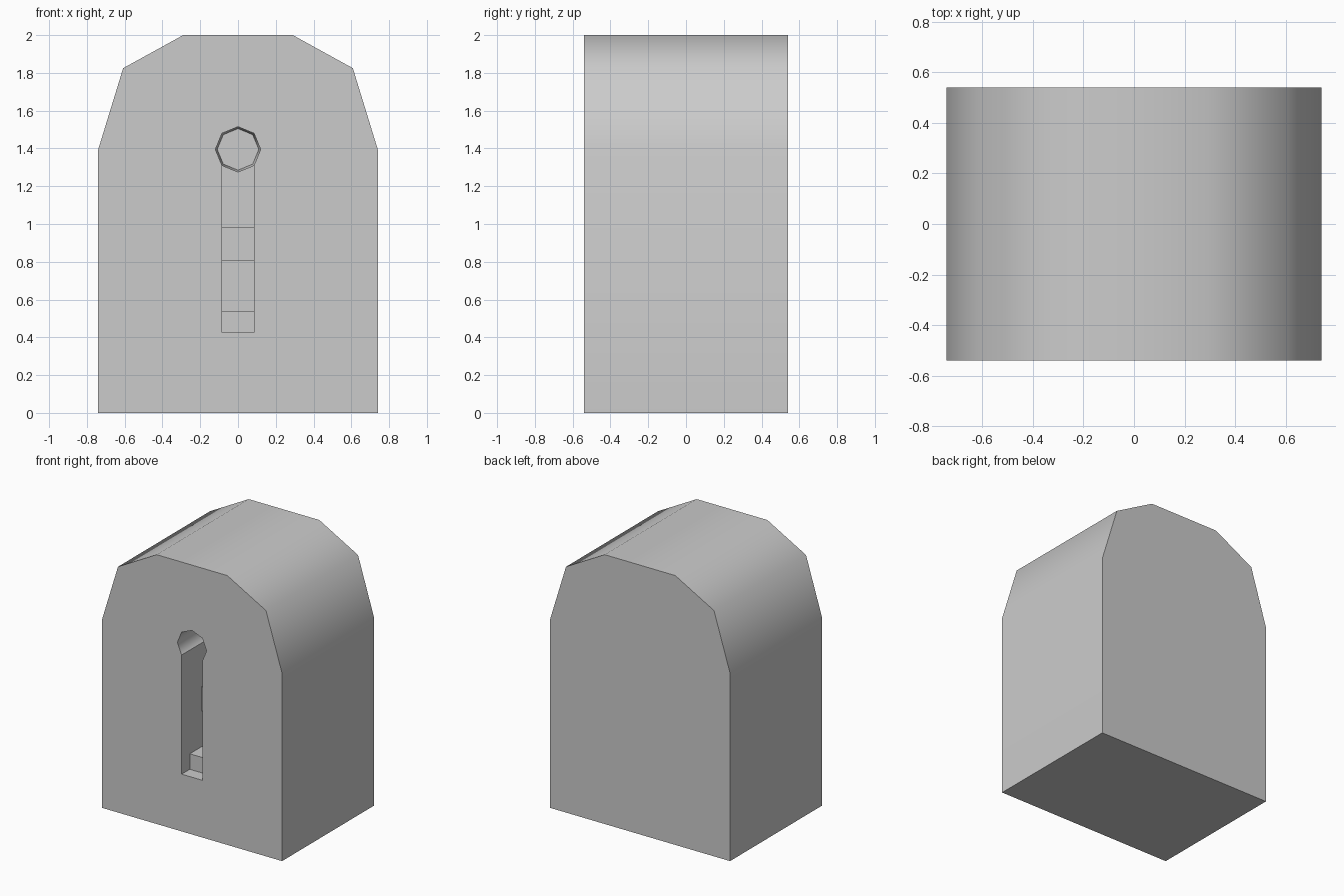
import bpy, bmesh
from math import radians, sin, cos, pi

if "Cube" in bpy.data.objects:
    bpy.data.objects.remove(bpy.data.objects["Cube"])


def make_object(name, bm):
    bmesh.ops.recalc_face_normals(bm, faces=bm.faces)
    mesh = bpy.data.meshes.new(name)
    bm.to_mesh(mesh)
    bm.free()
    obj = bpy.data.objects.new(name, mesh)
    bpy.context.collection.objects.link(obj)
    return obj


def loft(name, rings):
    """Closed solid through matching rings of points, capped at both ends."""
    bm = bmesh.new()
    loops = [[bm.verts.new(p) for p in ring] for ring in rings]
    n = len(loops[0])
    for a, b in zip(loops, loops[1:]):
        for i in range(n):
            j = (i + 1) % n
            bm.faces.new((a[i], a[j], b[j], b[i]))
    bm.faces.new(loops[0])
    bm.faces.new(loops[-1])
    return make_object(name, bm)


FRONT = -0.54
HOLE_Z = 1.395

# Arched lock body
half = [(0.74, 0), (0.74, 1.395), (0.608, 1.825), (0.29, 2.0)]
outline = half + [(-x, z) for x, z in reversed(half)]
body = loft("lock_body", [[(x, y, z) for x, z in outline] for y in (FRONT, -FRONT)])


# Eight-sided round keyhole, narrowing towards its end
def octagon(r, y):
    return [(r * sin(k * pi / 4), y, HOLE_Z + r * cos(k * pi / 4)) for k in range(8)]


round_cut = loft("keyhole_round_cutter", [
    octagon(0.12, FRONT - 0.1), octagon(0.12, FRONT + 0.42), octagon(0.11, FRONT + 0.5)])

# Key slot with stepped teeth at the back: (depth, z)
steps = [(-0.1, 0.425), (0.095, 0.425), (0.095, 0.54), (0.38, 0.54), (0.38, 0.805),
         (0.235, 0.805), (0.235, 0.985), (0.38, 0.985), (0.38, 1.36), (-0.1, 1.36)]
slot_cut = loft("key_slot_cutter", [
    [(x, FRONT + d, z) for d, z in steps] for x in (-0.0845, 0.0845)])

# Carve the keyhole
bpy.context.view_layer.objects.active = body
body.select_set(True)
for cutter in (round_cut, slot_cut):
    mod = body.modifiers.new("carve", 'BOOLEAN')
    mod.operation = 'DIFFERENCE'
    mod.solver = 'EXACT'
    mod.object = cutter
    bpy.ops.object.modifier_apply(modifier=mod.name)
    bpy.data.objects.remove(cutter)

# Smooth arch and round hole, crisp front and slot edges
bpy.ops.object.shade_smooth_by_angle(angle=radians(50))
